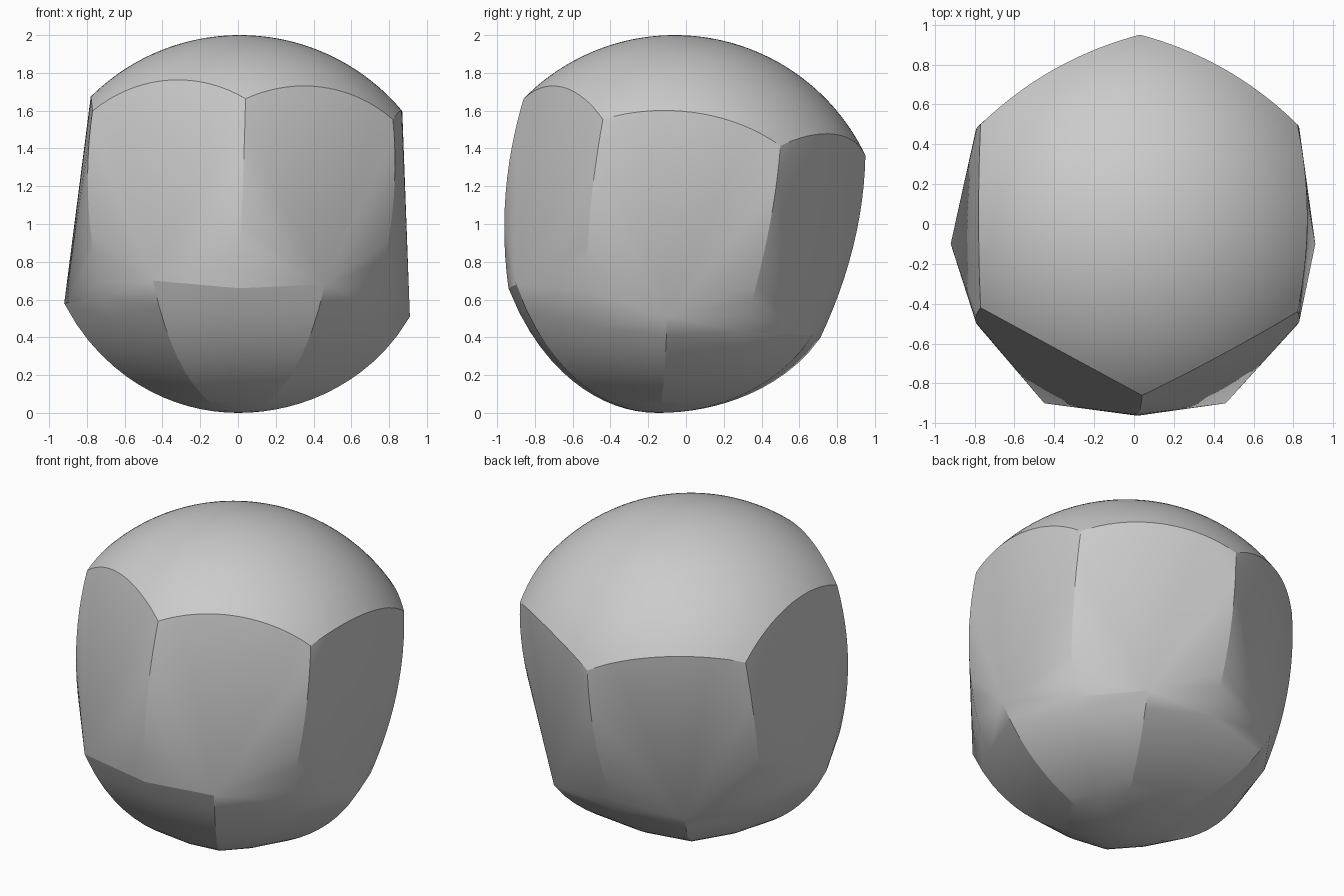
import bpy, bmesh, math
from mathutils import Vector

if "Cube" in bpy.data.objects:
    bpy.data.objects.remove(bpy.data.objects["Cube"], do_unlink=True)

grey = bpy.data.materials.new("plain_grey")
grey.use_nodes = True
grey.diffuse_color = (0.6, 0.6, 0.6, 1)
grey.node_tree.nodes["Principled BSDF"].inputs["Base Color"].default_value = (0.6, 0.6, 0.6, 1)

# Dome: part of a ball, bounded by six corners and slightly bowed edges
DOME_R = 1.12
POLE = Vector((0.01, -0.06))
CORNERS = [Vector(c) for c in ((0.04, -0.86), (0.82, -0.44), (0.82, 0.5),
                               (0.03, 0.95), (-0.77, 0.5), (-0.77, -0.42))]
BOWS = [0.01, 0.05, 0.06, 0.06, 0.01, 0.0]

# Lower ring of points, one below the middle of each dome edge, and the base point
POINTS = [Vector(p) for p in ((0.46, -0.9, 0.68), (0.91, -0.1, 0.51), (0.46, 0.67, 0.41),
                              (-0.46, 0.67, 0.44), (-0.92, -0.1, 0.58), (-0.45, -0.9, 0.7))]
BASE = Vector((0, -0.15, 0))


def on_dome(p):
    d = (p - POLE).length
    return Vector((p.x, p.y, 2 - DOME_R + math.sqrt(DOME_R ** 2 - d * d)))


def outward(v, amount):
    flat = Vector((v.x, v.y + 0.05, 0))
    return v + flat.normalized() * amount


def dome_edge(i, t):
    a, b = CORNERS[i], CORNERS[(i + 1) % 6]
    normal = Vector((b.y - a.y, a.x - b.x)).normalized()
    return a.lerp(b, t) + normal * BOWS[i] * 4 * t * (1 - t)


def lower_arc(start, steps=14, k=0.88):
    """Rounded curve from a ring point down to the base."""
    full = 1 - math.sqrt(1 - k * k)
    pts = []
    for n in range(steps + 1):
        s = n / steps
        p = BASE.lerp(start, s)
        p.z = start.z * (1 - math.sqrt(1 - (k * s) ** 2)) / full
        pts.append(p)
    return pts


def dome_points(rings=26, steps=18):
    pts = [on_dome(POLE)]
    for r in range(1, rings + 1):
        for i in range(6):
            for n in range(steps):
                pts.append(on_dome(POLE.lerp(dome_edge(i, n / steps), r / rings)))
    return pts


def rib_points(i, steps=12):
    """Bowed rib from a dome corner, between two ring points, to the base."""
    top = on_dome(CORNERS[i])
    mid = outward((POINTS[i - 1] + POINTS[i]) / 2, 0.04)
    mid.z -= 0.03
    rib = [outward(top.lerp(mid, n / steps), 0.22 * n / steps * (1 - n / steps))
           for n in range(steps + 1)]
    return rib + lower_arc(mid)


# Body: skin stretched over the dome, the ribs and the lower ridges
cloud = dome_points()
for i in range(6):
    cloud += rib_points(i) + lower_arc(POINTS[i])

bm = bmesh.new()
for p in cloud:
    bm.verts.new(p)
bmesh.ops.remove_doubles(bm, verts=bm.verts, dist=0.002)
hull = bmesh.ops.convex_hull(bm, input=bm.verts, use_existing_faces=False)
loose = {v for v in hull["geom_interior"] + hull["geom_unused"]
         if isinstance(v, bmesh.types.BMVert)}
bmesh.ops.delete(bm, geom=list(loose), context='VERTS')
bmesh.ops.recalc_face_normals(bm, faces=bm.faces)
mesh = bpy.data.meshes.new("domed_body")
bm.to_mesh(mesh)
bm.free()
mesh.materials.append(grey)

body = bpy.data.objects.new("domed_body", mesh)
bpy.context.collection.objects.link(body)
bpy.ops.object.select_all(action='DESELECT')
body.select_set(True)
bpy.context.view_layer.objects.active = body
bpy.ops.object.shade_smooth_by_angle(angle=math.radians(14))
